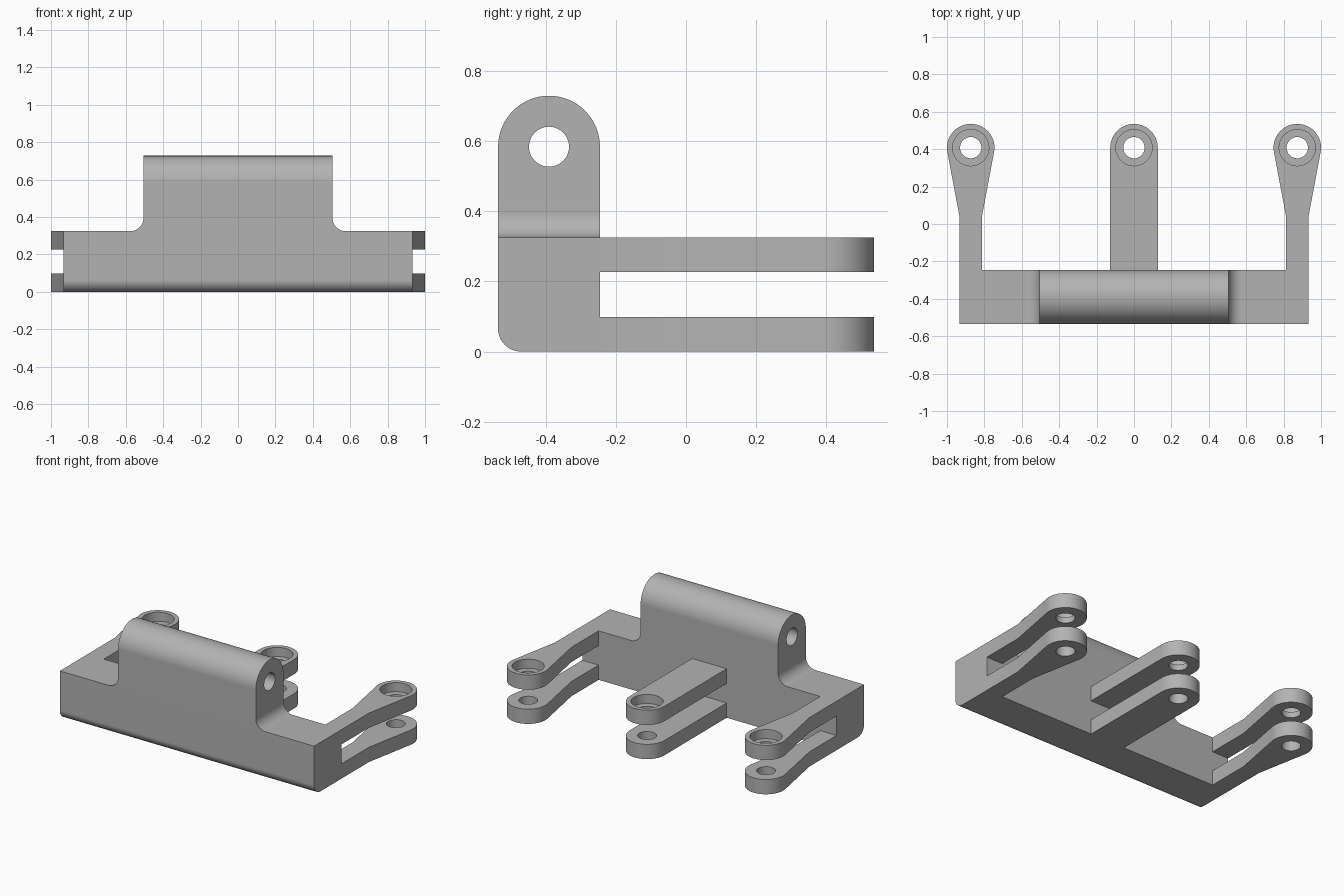
import bpy, bmesh
from math import sin, cos, atan2, acos, hypot, pi, radians
from mathutils import Vector

if "Cube" in bpy.data.objects:
    bpy.data.objects.remove(bpy.data.objects["Cube"])

grey = bpy.data.materials.new("plain grey")
grey.use_nodes = True
grey.diffuse_color = (0.45, 0.45, 0.45, 1)
grey.node_tree.nodes["Principled BSDF"].inputs["Base Color"].default_value = (0.45, 0.45, 0.45, 1)

FRONT, BACK = -0.535, -0.245        # body depth
TOP, ARM = 0.325, 0.098             # body height, arm thickness
EYE_Y, EYE_R = 0.408, 0.127         # arm eyes
PIVOT_Y, PIVOT_Z, PIVOT_R = -0.39, 0.583, 0.145
HOLE_R, BORE_R, BORE_DEPTH = 0.057, 0.097, 0.06


def arc(cx, cy, r, a0, a1, n=16):
    return [(cx + r * cos(a0 + (a1 - a0) * i / n), cy + r * sin(a0 + (a1 - a0) * i / n))
            for i in range(n + 1)]


def prism(name, outline, axis, lo, hi):
    """Extrude a 2D outline along x, y or z."""
    place = {"x": lambda p: (lo, p[0], p[1]),
             "y": lambda p: (p[0], lo, p[1]),
             "z": lambda p: (p[0], p[1], lo)}[axis]
    bm = bmesh.new()
    face = bm.faces.new([bm.verts.new(place(p)) for p in outline])
    move = Vector([hi - lo if a == axis else 0 for a in "xyz"])
    extruded = bmesh.ops.extrude_face_region(bm, geom=[face])["geom"]
    bmesh.ops.translate(bm, vec=move, verts=[v for v in extruded if isinstance(v, bmesh.types.BMVert)])
    # the source face is kept by the extrusion and caps the start
    bmesh.ops.recalc_face_normals(bm, faces=bm.faces)
    mesh = bpy.data.meshes.new(name)
    bm.to_mesh(mesh)
    bm.free()
    mesh.materials.append(grey)
    obj = bpy.data.objects.new(name, mesh)
    bpy.context.collection.objects.link(obj)
    return obj


def combine(obj, tool, operation):
    """Boolean the tool into the object, then discard the tool."""
    mod = obj.modifiers.new("combine", "BOOLEAN")
    mod.operation, mod.object, mod.solver = operation, tool, "EXACT"
    graph = bpy.context.evaluated_depsgraph_get()
    mesh = bpy.data.meshes.new_from_object(obj.evaluated_get(graph))
    obj.modifiers.clear()
    obj.data = mesh
    bpy.data.objects.remove(tool)


def circle(cx, cy, r):
    return arc(cx, cy, r, 0, 2 * pi, 48)[:-1]


# Body: stepped front outline crossed with the rounded side outline
fillet = 0.07
half = [(0.933, 0), (0.933, TOP)] + arc(0.505 + fillet, TOP + fillet, fillet, -pi / 2, -pi) + [(0.505, 0.8)]
outline = half + [(-x, z) for x, z in reversed(half)]
body = prism("hinge_bracket", outline, "y", FRONT - 0.1, BACK + 0.1)
side = (arc(FRONT + 0.065, 0.065, 0.065, pi, 1.5 * pi) + [(BACK, 0)]
        + arc(PIVOT_Y, PIVOT_Z, PIVOT_R, 0, pi, 32))
combine(body, prism("side_shape", side, "x", -1.2, 1.2), "INTERSECT")

# Pivot hole along the barrel
combine(body, prism("pivot_cutter", circle(PIVOT_Y, PIVOT_Z, HOLE_R), "x", -1, 1), "DIFFERENCE")


def arm_outline(cx, half_width, neck_y):
    """Straight shank that flares tangentially into a round eye."""
    dx, dy = half_width, neck_y - EYE_Y
    a = atan2(dy, dx) + acos(min(1, EYE_R / hypot(dx, dy)))
    shank = [(cx + half_width, BACK - 0.05)]
    if half_width < EYE_R:
        shank.append((cx + half_width, neck_y))
    mirrored = [(2 * cx - x, y) for x, y in reversed(shank)]
    return shank + arc(cx, EYE_Y, EYE_R, a, pi - a, 36) + mirrored


# Three pairs of arms, each with a through hole and a counterbore on top
for cx, half_width in ((-0.873, 0.06), (0, EYE_R), (0.873, 0.06)):
    for low in (0, TOP - ARM):
        combine(body, prism("arm", arm_outline(cx, half_width, 0.04), "z", low, low + ARM), "UNION")
    combine(body, prism("pin_cutter", circle(cx, EYE_Y, HOLE_R), "z", -0.1, 0.5), "DIFFERENCE")
    combine(body, prism("bore_cutter", circle(cx, EYE_Y, BORE_R), "z", TOP - BORE_DEPTH, 0.5), "DIFFERENCE")

# Smooth the round surfaces, keep flat faces flat
bpy.ops.object.select_all(action="DESELECT")
body.select_set(True)
bpy.context.view_layer.objects.active = body
bpy.ops.object.shade_smooth_by_angle(angle=radians(30))
weighted = body.modifiers.new("flat_normals", "WEIGHTED_NORMAL")
weighted.keep_sharp = True
